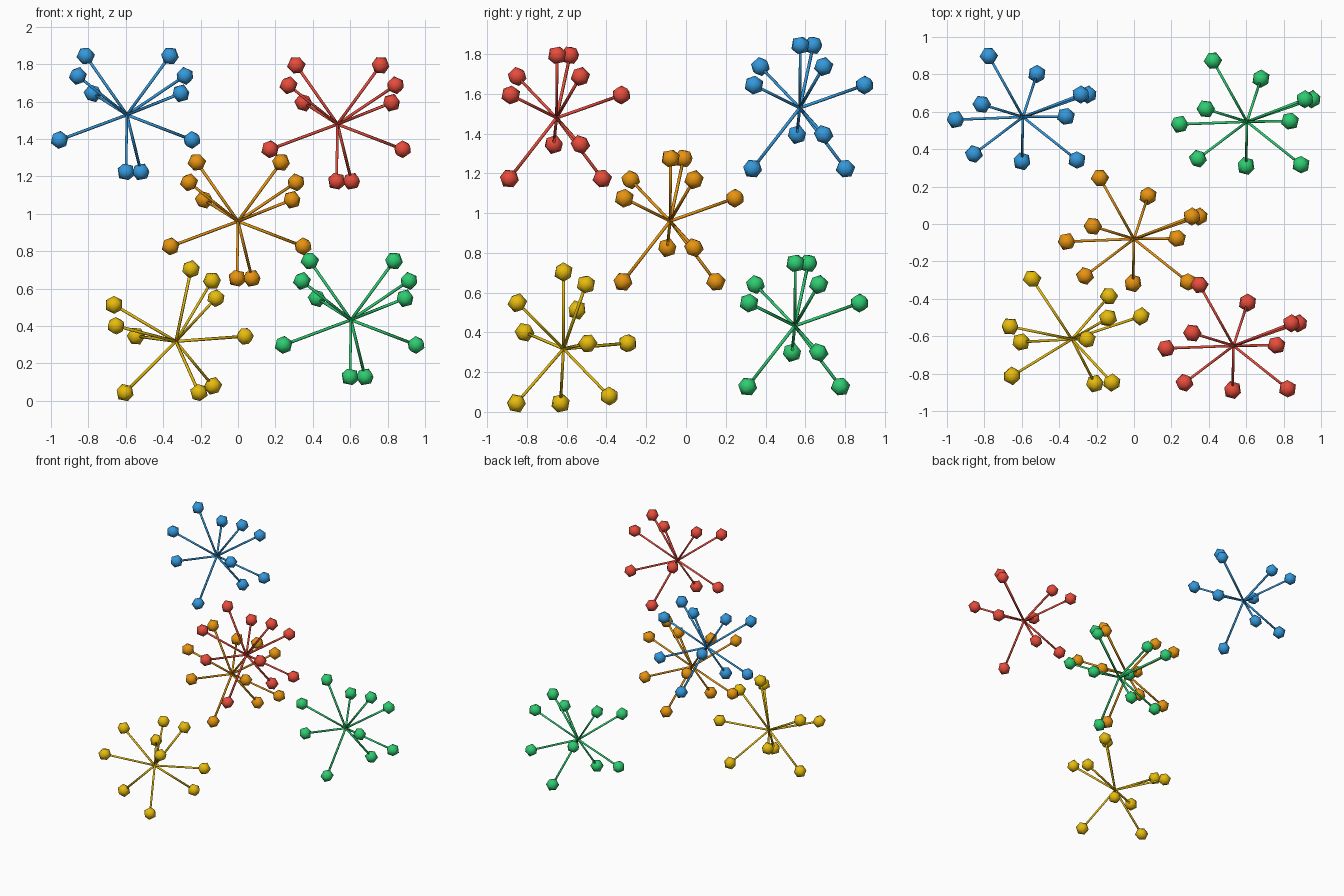
import bpy, bmesh
from mathutils import Vector

if "Cube" in bpy.data.objects:
    bpy.data.objects.remove(bpy.data.objects["Cube"])

BALL_R, ROD_R = 0.05, 0.008


def material(name, hexcode):
    lin = lambda c: c / 12.92 if c <= 0.04045 else ((c + 0.055) / 1.055) ** 2.4
    m = bpy.data.materials.new(name)
    m.diffuse_color = [lin(int(hexcode[i:i + 2], 16) / 255) for i in (0, 2, 4)] + [1]
    m.use_nodes = True
    m.node_tree.nodes["Principled BSDF"].inputs["Base Color"].default_value = m.diffuse_color
    return m


def finish(bm, name, mat):
    me = bpy.data.meshes.new(name)
    bm.to_mesh(me)
    bm.free()
    me.materials.append(mat)
    ob = bpy.data.objects.new(name, me)
    bpy.context.collection.objects.link(ob)
    me.shade_smooth()


def burst(name, centre, spokes, mat):
    centre = Vector(centre)
    rods, balls = bmesh.new(), bmesh.new()
    for s in spokes:
        s = Vector(s)
        # thin rod from the hub to the tip
        m = s.to_track_quat('Z', 'Y').to_matrix().to_4x4()
        m.translation = centre + s / 2
        bmesh.ops.create_cone(rods, cap_ends=True, segments=6, radius1=ROD_R,
                              radius2=ROD_R, depth=s.length, matrix=m)
        # faceted ball on the tip, turned along its spoke
        m.translation = centre + s
        bmesh.ops.create_icosphere(balls, subdivisions=1, radius=BALL_R, matrix=m)
    finish(rods, name + "_rods", mat)
    finish(balls, name + "_balls", mat)


# spoke directions shared by four bursts
SPOKES = [(-.22, .068, .315), (.23, .003, .315), (-.262, -.198, .208), (.31, .12, .208),
          (-.182, .326, .115), (.289, -.23, .115), (-.36, -.014, -.134),
          (.348, .12, -.134), (-.005, -.237, -.305), (.075, .23, -.305)]
# the low burst is turned differently
TURNED = [(.081, 0, .386), (.193, .113, .324), (.214, -.232, .231), (-.331, .068, .195),
          (-.32, -.196, .083), (-.213, .323, .028), (.369, .122, .027),
          (.198, .23, -.238), (-.272, -.015, -.274), (.123, -.237, -.274)]

for name, colour, centre, spokes in [
        ("orange_burst", "f39c12", (0, -.08, .96), SPOKES),
        ("blue_burst", "3498db", (-.594, .572, 1.529), SPOKES),
        ("red_burst", "e74c3c", (.532, -.651, 1.479), SPOKES),
        ("green_burst", "2ecc71", (.604, .547, .433), SPOKES),
        ("yellow_burst", "f1c40f", (-.332, -.616, .318), TURNED)]:
    burst(name, centre, spokes, material(name.split("_")[0], colour))
